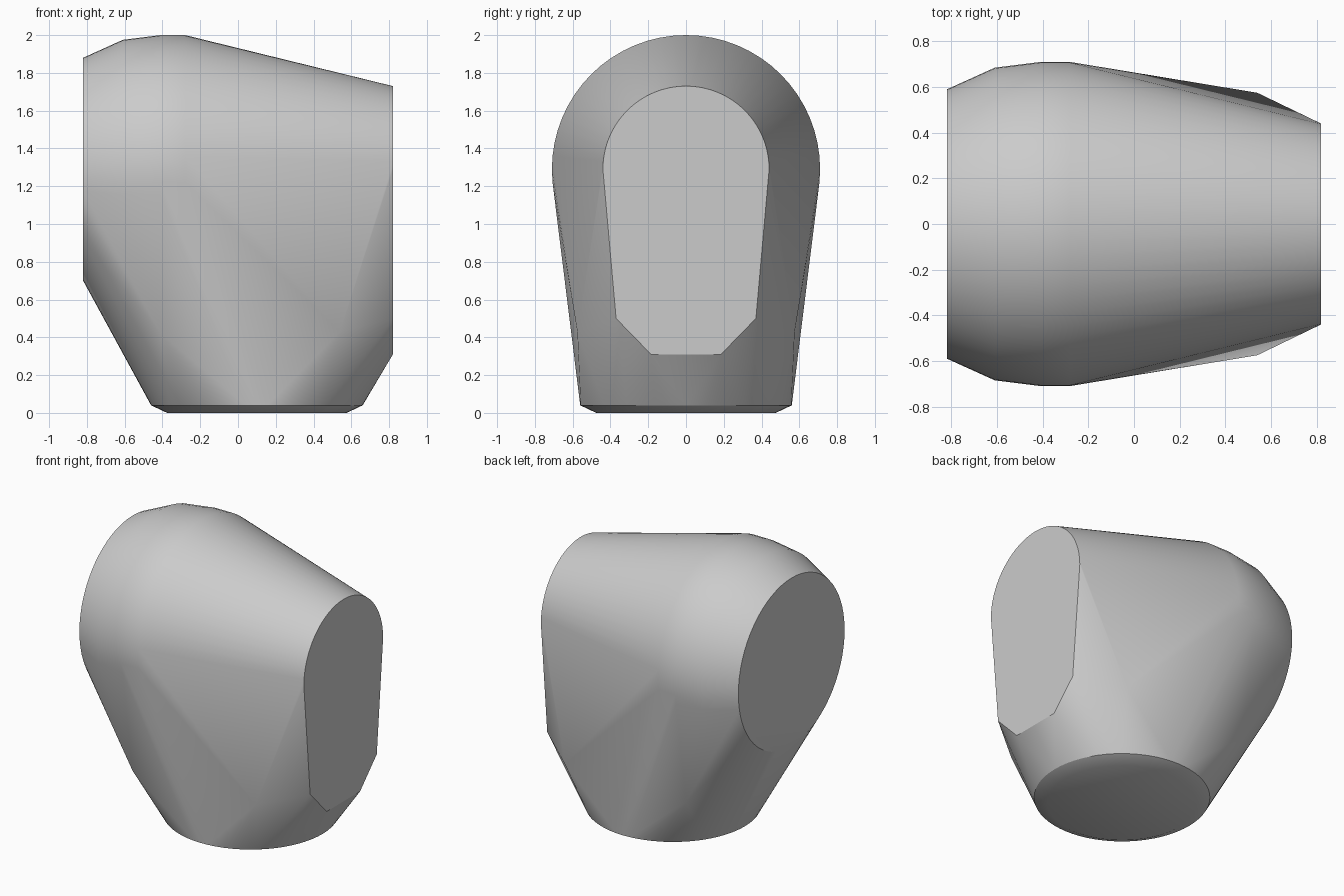
import bpy
import bmesh
from math import sin, cos, pi, radians

cube = bpy.data.objects.get("Cube")
if cube:
    bpy.data.objects.remove(cube, do_unlink=True)

SEGMENTS = 64
AXIS_Z = 1.29   # height of the barrel axis
BASE_X = 0.10   # centre of the round base

grey = bpy.data.materials.new("plain grey")
grey.use_nodes = True
colour = (0.6, 0.6, 0.6, 1)
grey.diffuse_color = colour
grey.node_tree.nodes["Principled BSDF"].inputs["Base Color"].default_value = colour


def barrel_ring(x, radius, sweep=2 * pi):
    """Ring or upper arc around the lengthwise axis."""
    return [(x, radius * cos(sweep * i / SEGMENTS),
             AXIS_Z + radius * sin(sweep * i / SEGMENTS)) for i in range(SEGMENTS + 1)]


def base_ring(z, radius):
    """Ring around the upright axis."""
    return [(BASE_X + radius * cos(2 * pi * i / SEGMENTS),
             radius * sin(2 * pi * i / SEGMENTS), z) for i in range(SEGMENTS)]


def both_sides(x, y, z):
    return [(x, y, z), (x, -y, z)]


points = []
# Rounded shoulder narrowing to the flat round end
for x, radius in ((-0.82, 0.59), (-0.61, 0.685), (-0.41, 0.71), (-0.28, 0.71)):
    points += barrel_ring(x, radius)
# Arched flat end with chamfered lower corners
points += barrel_ring(0.82, 0.44, pi)
points += both_sides(0.82, 0.37, 0.50) + both_sides(0.82, 0.185, 0.31)
# Side corners above the base
points += both_sides(0.54, 0.575, 0.43) + both_sides(-0.41, 0.585, 0.42)
# Round base with a small bevel
points += base_ring(0.04, 0.56) + base_ring(0, 0.475)

# Wrap all sections in one convex shell
bm = bmesh.new()
for p in points:
    bm.verts.new(p)
bmesh.ops.remove_doubles(bm, verts=bm.verts, dist=0.0005)
hull = bmesh.ops.convex_hull(bm, input=bm.verts)
loose = {g for g in hull["geom_interior"] + hull["geom_unused"]
         if isinstance(g, bmesh.types.BMVert)}
bmesh.ops.delete(bm, geom=list(loose), context="VERTS")
bmesh.ops.dissolve_limit(bm, angle_limit=radians(0.1), verts=bm.verts, edges=bm.edges)
bmesh.ops.recalc_face_normals(bm, faces=bm.faces)

mesh = bpy.data.meshes.new("housing_shell")
bm.to_mesh(mesh)
bm.free()
mesh.materials.append(grey)
housing = bpy.data.objects.new("housing_shell", mesh)
bpy.context.collection.objects.link(housing)

bpy.ops.object.select_all(action="DESELECT")
housing.select_set(True)
bpy.context.view_layer.objects.active = housing
bpy.ops.object.shade_smooth_by_angle(angle=radians(30))
